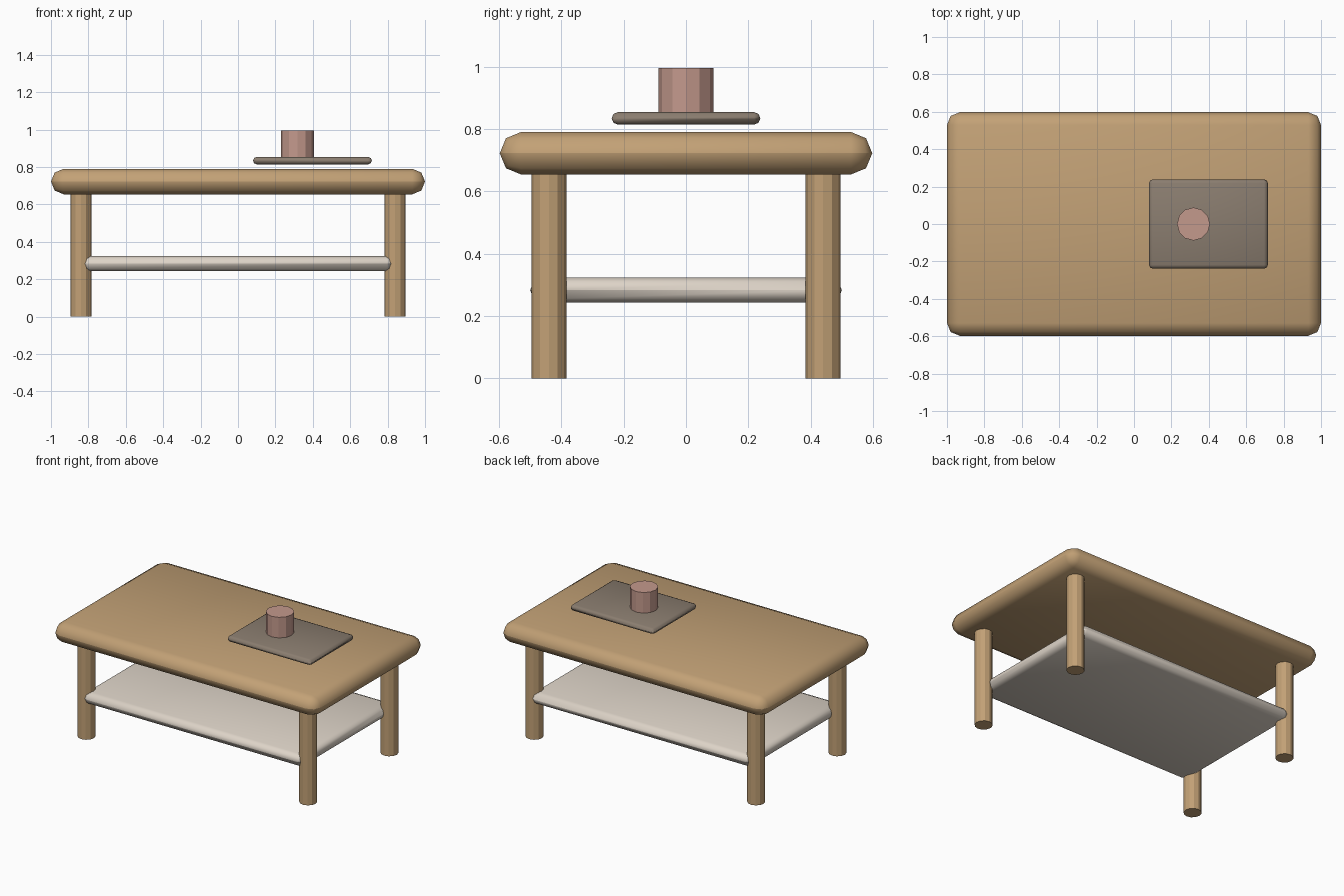
import bpy

cube = bpy.data.objects.get("Cube")
if cube:
    bpy.data.objects.remove(cube, do_unlink=True)


def make_material(name, rgb):
    mat = bpy.data.materials.new(name)
    mat.use_nodes = True
    mat.diffuse_color = (*rgb, 1)
    mat.node_tree.nodes["Principled BSDF"].inputs["Base Color"].default_value = (*rgb, 1)
    return mat


def rounded_slab(name, center, size, bevel, mat):
    """Box with every edge rounded over, smooth shaded."""
    bpy.ops.mesh.primitive_cube_add(size=1, location=center)
    obj = bpy.context.object
    obj.name = name
    obj.scale = size
    bpy.ops.object.transform_apply(location=False, rotation=False, scale=True)
    mod = obj.modifiers.new("rounded_edges", 'BEVEL')
    mod.width = bevel
    mod.segments = 2
    mod.limit_method = 'NONE'
    bpy.ops.object.shade_smooth()
    obj.data.materials.append(mat)
    return obj


def post(name, x, y, bottom, top, radius, mat):
    """Flat-sided upright cylinder."""
    bpy.ops.mesh.primitive_cylinder_add(
        vertices=12, radius=radius, depth=top - bottom,
        location=(x, y, (top + bottom) / 2))
    obj = bpy.context.object
    obj.name = name
    obj.data.materials.append(mat)
    return obj


wood = make_material("tan wood", (0.54, 0.355, 0.18))
cream = make_material("cream", (0.72, 0.65, 0.57))
slate = make_material("grey brown", (0.255, 0.205, 0.16))
clay = make_material("dusty pink", (0.55, 0.32, 0.265))

# Table top and lower shelf
rounded_slab("table_top", (0, 0, 0.722), (2, 1.195, 0.136), 0.068, wood)
rounded_slab("lower_shelf", (0, 0, 0.283), (1.67, 1.0, 0.08), 0.04, cream)

# Four legs
for side, x in (("left", 0.84), ("right", -0.84)):
    for end, y in (("front", -0.44), ("back", 0.44)):
        post(f"{end}_{side}_leg", x, y, 0, 0.67, 0.056, wood)

# Tray and cup
rounded_slab("tray", (0.398, 0, 0.834), (0.635, 0.477, 0.04), 0.02, slate)
post("cup", 0.318, 0, 0.85, 0.995, 0.088, clay)
